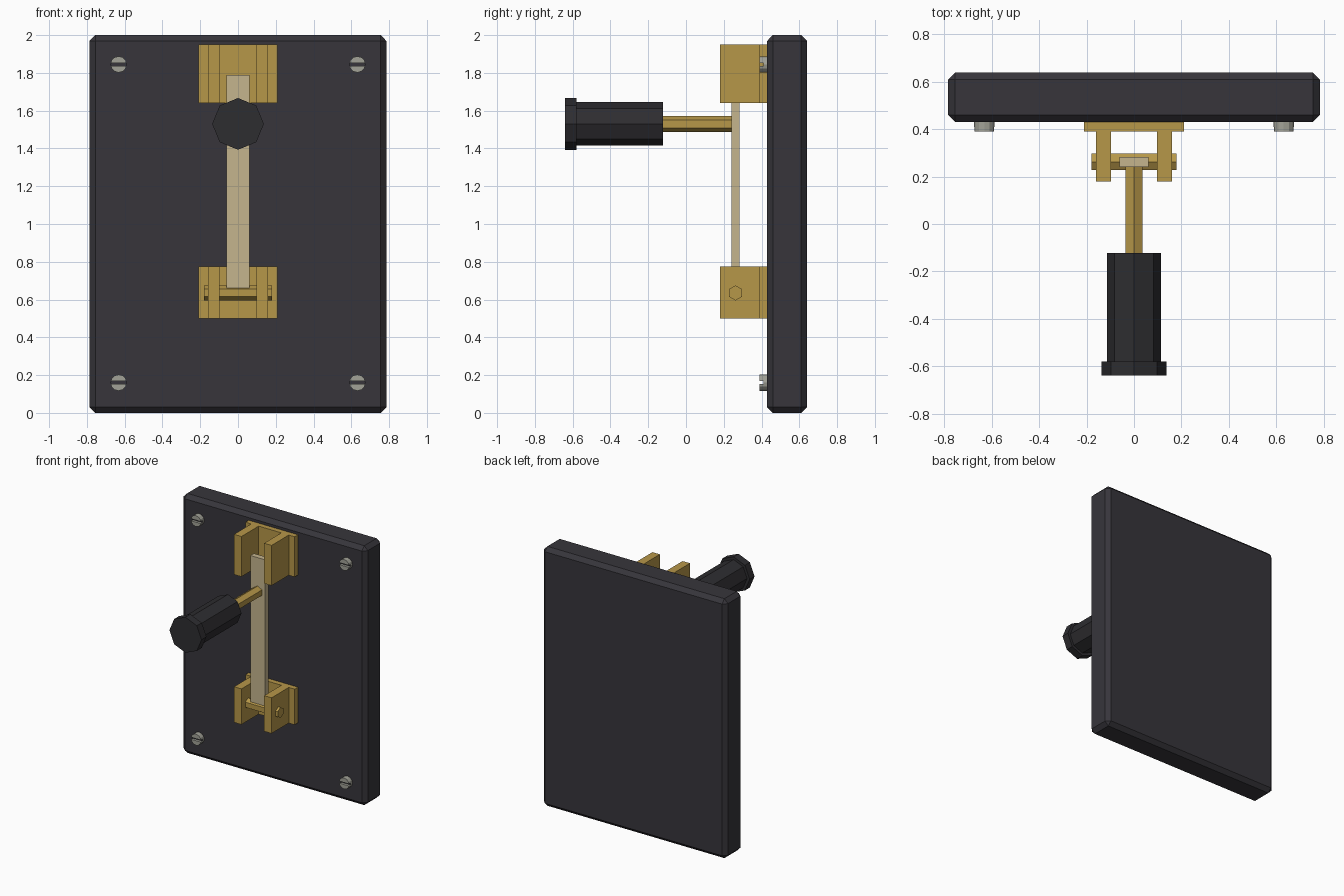
import bpy, bmesh, math
from mathutils import Matrix, Vector

default = bpy.data.objects.get("Cube")
if default:
    bpy.data.objects.remove(default, do_unlink=True)


def material(name, r, g, b):
    m = bpy.data.materials.new(name)
    m.use_nodes = True
    m.diffuse_color = (r, g, b, 1)
    m.node_tree.nodes["Principled BSDF"].inputs["Base Color"].default_value = (r, g, b, 1)
    return m


SLATE = material("slate black", 0.038, 0.036, 0.044)
RUBBER = material("grip black", 0.027, 0.026, 0.030)
BRASS = material("brass", 0.47, 0.31, 0.066)
BLADE = material("pale brass", 0.56, 0.46, 0.27)
STEEL = material("steel", 0.36, 0.36, 0.31)


def finish(name, bm, *mats):
    bmesh.ops.recalc_face_normals(bm, faces=bm.faces)
    mesh = bpy.data.meshes.new(name)
    bm.to_mesh(mesh)
    bm.free()
    for m in mats:
        mesh.materials.append(m)
    ob = bpy.data.objects.new(name, mesh)
    bpy.context.scene.collection.objects.link(ob)
    return ob


def add_box(bm, x, y, z):
    """Box between the (low, high) pairs of each axis."""
    size = [hi - lo for lo, hi in (x, y, z)]
    mid = [(hi + lo) / 2 for lo, hi in (x, y, z)]
    bmesh.ops.create_cube(bm, size=1, matrix=Matrix.Translation(mid) @ Matrix.Diagonal((*size, 1)))


def box(name, mat, x, y, z):
    bm = bmesh.new()
    add_box(bm, x, y, z)
    return finish(name, bm, mat)


def prism(sides, radius, axis, span, centre):
    """Flat-sided bar along x or y, with a corner pointing along the next axis."""
    bm = bmesh.new()
    turn = Matrix.Rotation(math.pi / 2, 4, axis)
    bmesh.ops.create_cone(bm, cap_ends=True, segments=sides, radius1=radius, radius2=radius,
                          depth=span[1] - span[0])
    # start with a corner on local y, then lay the bar down
    spin = Matrix.Rotation(0 if axis == 'X' else math.pi / 2, 4, 'Z')
    bmesh.ops.transform(bm, matrix=Matrix.Translation(centre) @ turn @ spin, verts=bm.verts)
    shift = Vector((0, 0, 0))
    shift['XY'.index('Y' if axis == 'X' else 'X')] = (span[0] + span[1]) / 2
    bmesh.ops.translate(bm, vec=shift, verts=bm.verts)
    return bm


# Back panel with chamfered edges
panel = box("back_panel", SLATE, (-0.785, 0.785), (0.43, 0.64), (0, 2))
chamfer = panel.modifiers.new("chamfer", 'BEVEL')
chamfer.width = 0.03
chamfer.segments = 1

# Brass brackets: a plate with two cheeks
for name, z in (("upper_bracket", (1.64, 1.95)), ("lower_bracket", (0.5, 0.775))):
    bm = bmesh.new()
    add_box(bm, (-0.21, 0.21), (0.39, 0.43), z)
    for x in ((-0.16, -0.097), (0.097, 0.16)):
        add_box(bm, x, (0.18, 0.39), z)
    finish(name, bm, BRASS)

# Swinging blade, hinge pin and handle
box("blade", BLADE, (-0.062, 0.062), (0.24, 0.282), (0.635, 1.79))
finish("hinge_pin", prism(6, 0.04, 'Y', (-0.18, 0.18), (0, 0.262, 0.635)), BRASS)
for name, mat, sides, radius, span in (
        ("handle_rod", BRASS, 6, 0.042, (-0.13, 0.245)),
        ("handle_grip", RUBBER, 8, 0.115, (-0.59, -0.122)),
        ("handle_cap", RUBBER, 8, 0.137, (-0.64, -0.58))):
    finish(name, prism(sides, radius, 'X', span, (0, 0, 1.53)), mat)

# Slotted screws at the corners
for side, x in (("right", -0.632), ("left", 0.632)):
    for level, z in (("lower", 0.16), ("upper", 1.845)):
        centre = (x, 0, z)
        base = prism(12, 0.043, 'X', (0.41, 0.435), centre)
        base.normal_update()
        for f in base.faces:
            f.material_index = int(f.normal.y < -0.9)
        finish(f"{level}_{side}_screw_base", base, STEEL, SLATE)
        for part, s in (("top", 1), ("bottom", -1)):
            half = prism(12, 0.043, 'X', (0.39, 0.41), centre)
            cut = bmesh.ops.bisect_plane(half, geom=half.verts[:] + half.edges[:] + half.faces[:],
                                         plane_co=(x, 0, z + s * 0.008), plane_no=(0, 0, -s),
                                         clear_outer=True)
            rim = [e for e in cut["geom_cut"] if isinstance(e, bmesh.types.BMEdge)]
            bmesh.ops.holes_fill(half, edges=rim)
            finish(f"{level}_{side}_screw_{part}", half, STEEL)
